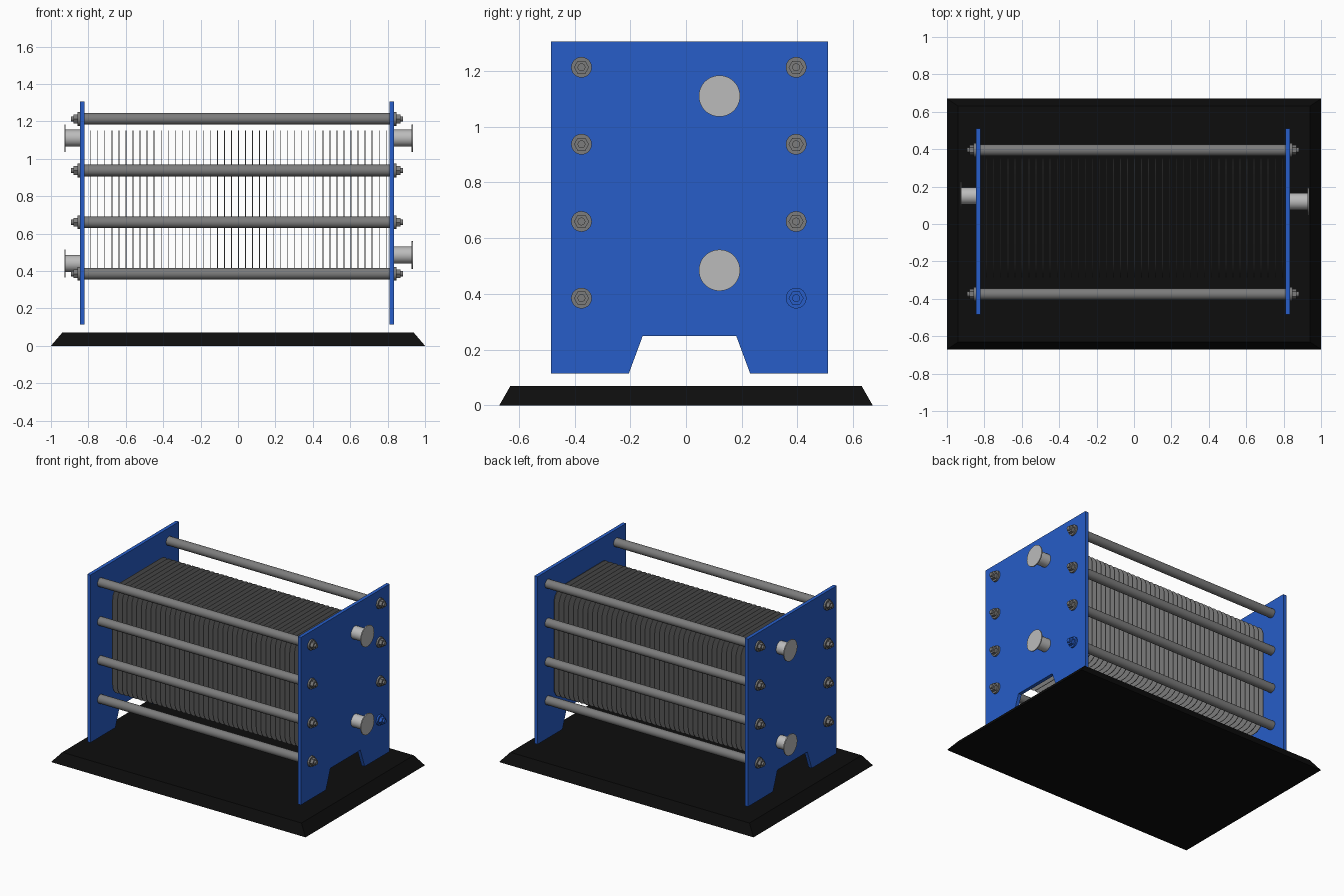
import bpy, bmesh, math
from mathutils import Matrix

if "Cube" in bpy.data.objects:
    bpy.data.objects.remove(bpy.data.objects["Cube"])


def material(name, color):
    m = bpy.data.materials.new(name)
    m.diffuse_color = color
    m.use_nodes = True
    m.node_tree.nodes["Principled BSDF"].inputs["Base Color"].default_value = m.diffuse_color
    return m


BLUE = material("blue_paint", (0.02, 0.11, 0.58, 1))
BLACK = material("black_paint", (0.004, 0.004, 0.004, 1))
STEEL = material("light_steel", (0.5, 0.5, 0.5, 1))
GREY = material("dark_steel", (0.2, 0.2, 0.2, 1))


def finish(name, bm, mat, smooth=False):
    bmesh.ops.recalc_face_normals(bm, faces=bm.faces)
    mesh = bpy.data.meshes.new(name)
    bm.to_mesh(mesh)
    bm.free()
    ob = bpy.data.objects.new(name, mesh)
    bpy.context.collection.objects.link(ob)
    mesh.materials.append(mat)
    if smooth:
        bpy.ops.object.select_all(action='DESELECT')
        ob.select_set(True)
        bpy.context.view_layer.objects.active = ob
        bpy.ops.object.shade_smooth_by_angle(angle=math.radians(35))
    return ob


def add_cylinder(bm, x0, x1, y, z, r, sides=32):
    """Cylinder running along x."""
    mat = Matrix.Translation(((x0 + x1) / 2, y, z)) @ Matrix.Rotation(math.pi / 2, 4, 'Y')
    bmesh.ops.create_cone(bm, cap_ends=True, segments=sides, radius1=r, radius2=r,
                          depth=abs(x1 - x0), matrix=mat)


def add_sheet(bm, outline, x0, x1):
    """Closed (y, z) outline extruded from x0 to x1."""
    face = bm.faces.new([bm.verts.new((x0, y, z)) for y, z in outline])
    ext = bmesh.ops.extrude_face_region(bm, geom=[face])
    verts = [g for g in ext["geom"] if isinstance(g, bmesh.types.BMVert)]
    bmesh.ops.translate(bm, verts=verts, vec=(x1 - x0, 0, 0))


def rounded_rect(y0, y1, z0, z1, r, steps=8):
    pts = []
    corners = [(y1 - r, z1 - r), (y0 + r, z1 - r), (y0 + r, z0 + r), (y1 - r, z0 + r)]
    for q, (cy, cz) in enumerate(corners):
        for i in range(steps + 1):
            a = math.pi / 2 * (q + i / steps)
            pts.append((cy + r * math.cos(a), cz + r * math.sin(a)))
    return pts


# Base with sloping sides
bm = bmesh.new()
bmesh.ops.create_cube(bm, size=2)
for v in bm.verts:
    top = v.co.z > 0
    v.co = (v.co.x * (0.94 if top else 1.0), v.co.y * (0.63 if top else 0.67), 0.07 if top else 0)
finish("base", bm, BLACK)

# Notched end plates
profile = [(-0.485, 0.115), (-0.205, 0.115), (-0.155, 0.25), (0.18, 0.25),
           (0.23, 0.115), (0.51, 0.115), (0.51, 1.305), (-0.485, 1.305)]
for side, x0, x1 in (("left", -0.845, -0.82), ("right", 0.81, 0.835)):
    bm = bmesh.new()
    add_sheet(bm, profile, x0, x1)
    finish(side + "_end_plate", bm, BLUE)

# Stack of thin exchanger plates with rounded corners
bm = bmesh.new()
outline = rounded_rect(-0.285, 0.35, 0.37, 1.15, 0.09)
for i in range(43):
    x = -0.787 + i * 0.0376
    add_sheet(bm, outline, x - 0.002, x + 0.002)
finish("exchanger_plates", bm, GREY, True)

# Tie rods with washer, hex nut and bolt end on both outer faces
for y in (-0.375, 0.395):
    for z in (0.385, 0.66, 0.937, 1.213):
        bm = bmesh.new()
        add_cylinder(bm, -0.82, 0.81, y, z, 0.031)
        finish("tie_rod", bm, GREY, True)
        for face, s in ((-0.845, -1), (0.835, 1)):
            bm = bmesh.new()
            add_cylinder(bm, face, face + s * 0.012, y, z, 0.037)
            add_cylinder(bm, face + s * 0.012, face + s * 0.034, y, z, 0.027, 6)
            add_cylinder(bm, face + s * 0.034, face + s * 0.047, y, z, 0.014, 16)
            blue = s > 0 and y > 0 and z < 0.5
            finish("rod_nut", bm, BLUE if blue else GREY, True)

# Flanged pipe ports
for face, s, y, z in ((0.835, 1, 0.12, 1.11), (0.835, 1, 0.12, 0.485),
                      (-0.845, -1, 0.15, 1.11), (-0.845, -1, 0.15, 0.44)):
    bm = bmesh.new()
    end = 0.935 if s > 0 else -0.928
    add_cylinder(bm, face, end - s * 0.007, y, z, 0.045)
    add_cylinder(bm, end - s * 0.007, end, y, z, 0.074, 48)
    finish("pipe_port", bm, STEEL, True)
